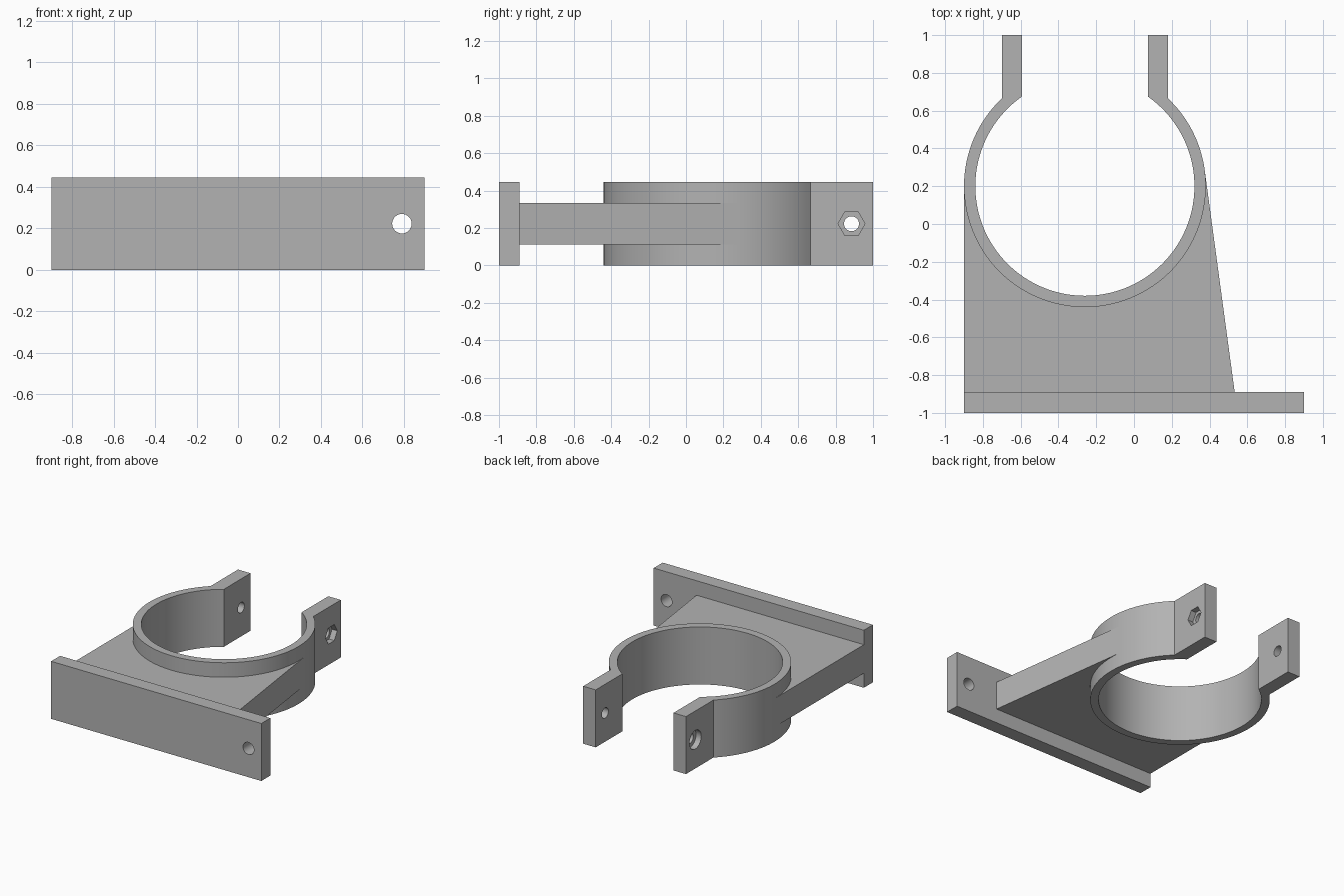
import bpy, bmesh, math
from math import cos, sin, pi, radians, sqrt
from mathutils import Matrix, Vector

if "Cube" in bpy.data.objects:
    bpy.data.objects.remove(bpy.data.objects["Cube"], do_unlink=True)

grey = bpy.data.materials.new("plain grey")
grey.use_nodes = True
colour = (0.45, 0.45, 0.45, 1)
grey.diffuse_color = colour
grey.node_tree.nodes["Principled BSDF"].inputs["Base Color"].default_value = colour

HEIGHT = 0.445
MID = HEIGHT / 2
CX, CY = -0.26, 0.2          # ring centre
R_OUT, R_IN = 0.64, 0.58


def add_object(name, bm):
    bmesh.ops.recalc_face_normals(bm, faces=bm.faces)
    mesh = bpy.data.meshes.new(name)
    bm.to_mesh(mesh)
    bm.free()
    mesh.materials.append(grey)
    obj = bpy.data.objects.new(name, mesh)
    bpy.context.collection.objects.link(obj)
    return obj


def prism(name, outline, z0, z1):
    """Extrude a flat outline upwards."""
    bm = bmesh.new()
    face = bm.faces.new([bm.verts.new((x, y, z0)) for x, y in outline])
    new = bmesh.ops.extrude_face_region(bm, geom=[face])["geom"]
    verts = [v for v in new if isinstance(v, bmesh.types.BMVert)]
    bmesh.ops.translate(bm, verts=verts, vec=(0, 0, z1 - z0))
    return add_object(name, bm)


def arc(radius, start, end, steps):
    return [(CX + radius * cos(start + (end - start) * i / steps),
             CY + radius * sin(start + (end - start) * i / steps))
            for i in range(steps + 1)]


def drill(target, centre, axis, radius, depth, sides):
    """Cut a straight hole along the x or y axis."""
    bm = bmesh.new()
    turn = Matrix.Rotation(pi / 2, 4, "Y" if axis == "x" else "X")
    bmesh.ops.create_cone(bm, cap_ends=True, segments=sides, radius1=radius,
                          radius2=radius, depth=depth,
                          matrix=Matrix.Translation(Vector(centre)) @ turn)
    cutter = add_object("hole_cutter", bm)
    cutter.hide_render = True
    mod = target.modifiers.new("hole", "BOOLEAN")
    mod.operation = "DIFFERENCE"
    mod.solver = "EXACT"
    mod.object = cutter
    bpy.context.view_layer.objects.active = target
    bpy.ops.object.modifier_apply(modifier=mod.name)
    bpy.data.objects.remove(cutter, do_unlink=True)


# Split ring with two straight clamping tabs
TAB_IN, TAB_OUT = 0.333, 0.44
a_out = math.acos(TAB_OUT / R_OUT)
a_in = math.acos(TAB_IN / R_IN)
outline = arc(R_OUT, a_out, -pi - a_out, 120)
outline += [(CX - TAB_OUT, 1), (CX - TAB_IN, 1)]
outline += arc(R_IN, -pi - a_in, a_in, 120)
outline += [(CX + TAB_IN, 1), (CX + TAB_OUT, 1)]
clamp = prism("clamp_ring", outline, 0, HEIGHT)

# Bolt holes, hexagonal nut pocket and round bolt-head pocket
BOLT_Y, POCKET = 0.885, 0.045
for side in (-1, 1):
    drill(clamp, (CX + side * 0.39, BOLT_Y, MID), "x", 0.04, 0.3, 32)
    drill(clamp, (CX + side * TAB_OUT, BOLT_Y, MID), "x", 0.072,
          2 * POCKET, 6 if side > 0 else 32)

# Mounting plate with one screw hole
plate = prism("mounting_plate", [(-0.9, -1), (0.9, -1), (0.9, -0.89), (-0.9, -0.89)],
              0, HEIGHT)
drill(plate, (0.79, -0.945, MID), "y", 0.047, 0.3, 32)

# Web joining plate and ring, one edge tangent to the ring
corner = Vector((0.533, -0.89))
to_corner = corner - Vector((CX, CY))
tangent = math.atan2(to_corner.y, to_corner.x) + math.acos(R_OUT / to_corner.length)
web_outline = [(CX - R_OUT, -0.89), tuple(corner)]
web_outline += arc(R_OUT, tangent, tangent, 1)[:1]
web_outline += arc(0.61, tangent, -pi, 80)
web_outline += [(CX - R_OUT, CY)]
web = prism("support_web", web_outline, 0.112, 0.333)

# Smooth the round walls and keep the edges crisp
bpy.ops.object.select_all(action="DESELECT")
for obj in (clamp, plate, web):
    obj.select_set(True)
bpy.context.view_layer.objects.active = clamp
bpy.ops.object.shade_smooth_by_angle(angle=radians(25))
